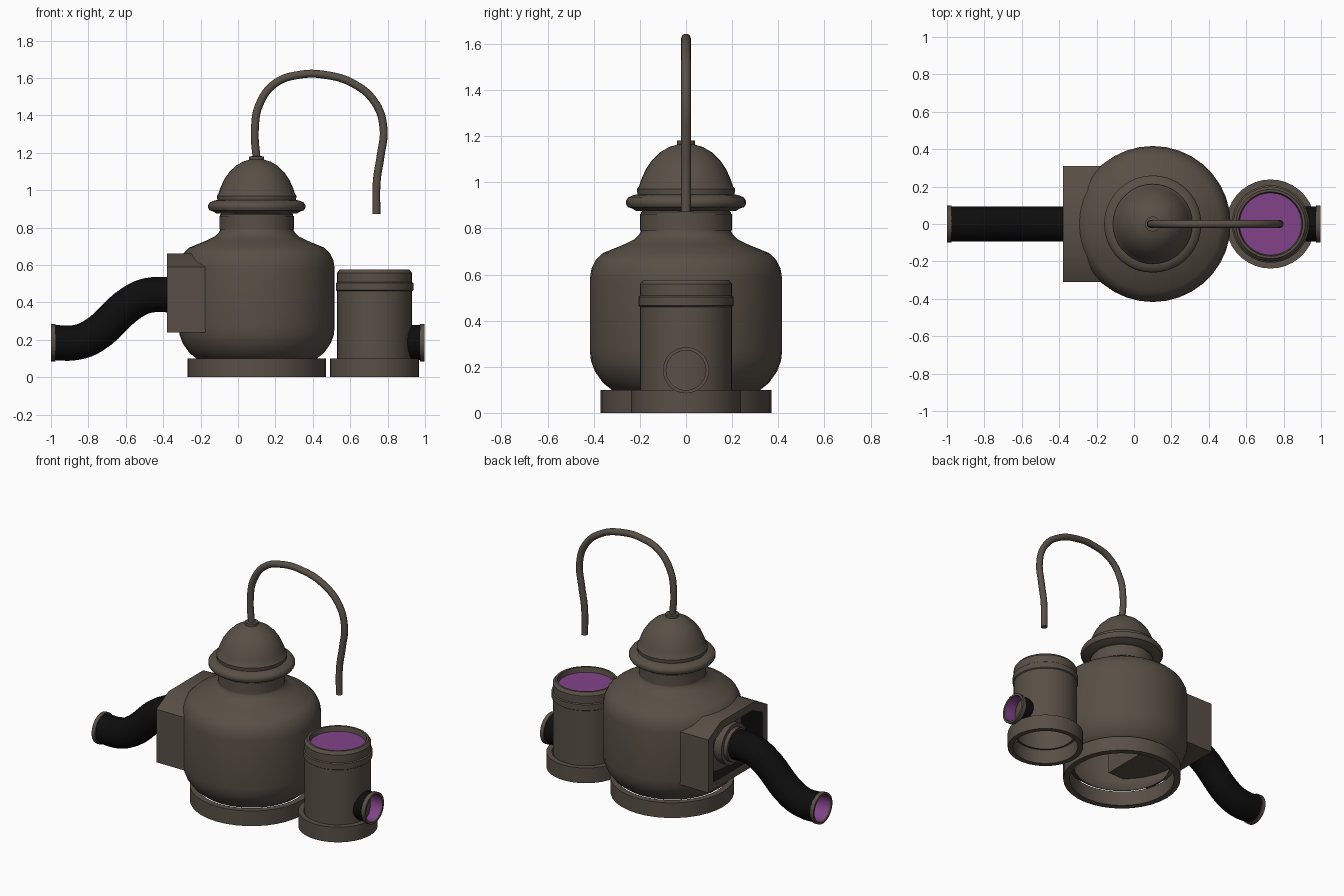
import bpy, bmesh, math
from mathutils import Vector

cube = bpy.data.objects.get("Cube")
if cube:
    bpy.data.objects.remove(cube, do_unlink=True)


def material(name, rgb):
    m = bpy.data.materials.new(name)
    m.use_nodes = True
    m.diffuse_color = (*rgb, 1)
    bsdf = m.node_tree.nodes["Principled BSDF"]
    bsdf.inputs["Base Color"].default_value = (*rgb, 1)
    bsdf.inputs["Roughness"].default_value = 0.7
    return m


BROWN = material("dull brown metal", (0.10, 0.08, 0.061))
BLACK = material("black pipe", (0.004, 0.004, 0.004))
PURPLE = material("purple liquid", (0.22, 0.055, 0.25))


def smooth(obj):
    bpy.ops.object.select_all(action='DESELECT')
    obj.select_set(True)
    bpy.context.view_layer.objects.active = obj
    bpy.ops.object.shade_smooth_by_angle(angle=math.radians(35))


def add_object(name, bm, *mats):
    mesh = bpy.data.meshes.new(name)
    bm.to_mesh(mesh)
    bm.free()
    obj = bpy.data.objects.new(name, mesh)
    bpy.context.collection.objects.link(obj)
    for m in mats:
        mesh.materials.append(m)
    smooth(obj)
    return obj


def lathe(name, profile, mat, centre=(0, 0, 0), along_x=False, closed=False, cap=False, sides=36):
    """Revolve (radius, height) points about z, or about x."""
    bm = bmesh.new()
    rings = []
    for r, h in profile:
        ring = []
        for i in range(sides):
            a = math.tau * i / sides
            p = (r * math.cos(a), r * math.sin(a), h)
            if along_x:
                p = (p[2], p[0], p[1])
            ring.append(bm.verts.new(Vector(p) + Vector(centre)))
        rings.append(ring)
    pairs = list(zip(rings, rings[1:]))
    if closed:
        pairs.append((rings[-1], rings[0]))
    for lo, hi in pairs:
        for i in range(sides):
            j = (i + 1) % sides
            bm.faces.new((lo[i], lo[j], hi[j], hi[i]))
    if cap:
        bm.faces.new(rings[-1])
    return add_object(name, bm, mat)


def collar(name, inner, outer, start, end, centre, along_x=False):
    profile = [(outer, start), (outer, end), (inner, end), (inner, start)]
    return lathe(name, profile, BROWN, centre, along_x, closed=True)


def tube(name, path, radius, mat, inward=False, caps=False):
    """Round tube along a smooth (x, z) path."""
    data = bpy.data.curves.new(name, 'CURVE')
    data.dimensions = '3D'
    data.bevel_depth = radius
    data.bevel_resolution = 6
    data.resolution_u = 6
    data.use_fill_caps = caps
    spline = data.splines.new('BEZIER')
    spline.bezier_points.add(len(path) - 1)
    for bp, (x, z) in zip(spline.bezier_points, path):
        bp.co = (x, 0, z)
        bp.handle_left_type = bp.handle_right_type = 'AUTO'
    data.materials.append(mat)
    obj = bpy.data.objects.new(name, data)
    bpy.context.collection.objects.link(obj)
    bpy.ops.object.select_all(action='DESELECT')
    obj.select_set(True)
    bpy.context.view_layer.objects.active = obj
    bpy.ops.object.convert(target='MESH')
    obj = bpy.context.view_layer.objects.active
    if inward:
        obj.data.flip_normals()
    smooth(obj)
    return obj


# Main vessel, open underneath, on its ring foot
AXIS = (0.1, 0, 0)
collar("vessel_foot", 0.33, 0.37, 0, 0.1, AXIS)
lathe("vessel_body", [(0.3, 0.09), (0.32, 0.098), (0.36, 0.13), (0.395, 0.18), (0.412, 0.225), (0.417, 0.27),
                      (0.417, 0.58), (0.41, 0.625), (0.39, 0.665), (0.36, 0.693), (0.27, 0.73),
                      (0.225, 0.752), (0.202, 0.775), (0.195, 0.79), (0.195, 0.87), (0.18, 0.89)], BROWN, AXIS)
collar("neck_band", 0.18, 0.2, 0.79, 0.862, AXIS)

# Lid with rolled flange and domed top
lathe("lid_flange", [(0.17, 0.875), (0.215, 0.875), (0.235, 0.887), (0.252, 0.892), (0.26, 0.905), (0.26, 0.92),
                     (0.25, 0.935), (0.225, 0.945), (0.21, 0.947)], BROWN, AXIS)
lathe("lid_dome", [(0.21, 0.945), (0.213, 0.97), (0.205, 0.98), (0.195, 1.01), (0.175, 1.055), (0.148, 1.095),
                   (0.112, 1.13), (0.075, 1.152), (0.04, 1.163), (0.04, 1.18), (0.02, 1.182)],
      BROWN, AXIS, cap=True)

# Swan neck pipe
tube("swan_neck", [(0.1, 1.16), (0.09, 1.32), (0.115, 1.46), (0.2, 1.572), (0.33, 1.617), (0.46, 1.617),
                   (0.62, 1.568), (0.735, 1.465), (0.778, 1.33), (0.762, 1.18), (0.742, 1.05), (0.74, 0.872)],
     0.021, BROWN, caps=True)

# Receiver can
CAN = (0.73, 0, 0)
collar("receiver_foot", 0.205, 0.238, 0, 0.1, CAN)
lathe("receiver_body", [(0.18, 0.09), (0.2, 0.095), (0.2, 0.46), (0.207, 0.465), (0.207, 0.503), (0.2, 0.508),
                        (0.2, 0.558), (0.185, 0.577), (0.172, 0.577), (0.165, 0.54)], BROWN, CAN)
lathe("receiver_liquid", [(0.166, 0.54), (0.166, 0.545)], PURPLE, CAN, cap=True)

# Receiver side port
PORT = (0, 0, 0.185)
lathe("port_pipe", [(0.094, 0.87), (0.094, 0.975)], BLACK, PORT, along_x=True)
lathe("port_lining", [(0.085, 0.99), (0.085, 0.87)], PURPLE, PORT, along_x=True)
collar("port_rim", 0.086, 0.1, 0.972, 0.997, PORT, along_x=True)

# Bent feed pipe
BEND = [(-0.99, 0.185), (-0.87, 0.185), (-0.78, 0.217), (-0.565, 0.4), (-0.48, 0.437), (-0.31, 0.437)]
tube("feed_pipe", BEND, 0.094, BLACK)
tube("feed_lining", BEND, 0.085, PURPLE, inward=True)
collar("feed_rim", 0.086, 0.1, -1.0, -0.975, PORT, along_x=True)
lathe("feed_socket", [(0.09, -0.375), (0.108, -0.375), (0.108, -0.35), (0.132, -0.35), (0.132, -0.29),
                      (0.09, -0.29)][::-1], BROWN, (0, 0, 0.437), along_x=True)


# Open-fronted housing with sloped upper corners
def housing():
    half = [(0.31, 0.24), (0.31, 0.59), (0.18, 0.66)]
    outline = half + [(-y, z) for y, z in reversed(half)]
    inner = [(y * 0.82, 0.45 + (z - 0.45) * 0.76) for y, z in outline]
    bm = bmesh.new()
    loops = [[bm.verts.new((x, y, z)) for y, z in pts]
             for pts, x in ((outline, -0.05), (outline, -0.38), (inner, -0.38), (inner, -0.2))]
    n = len(outline)
    for k, (a, b) in enumerate(zip(loops, loops[1:])):
        for i in range(n):
            j = (i + 1) % n
            face = bm.faces.new((a[i], a[j], b[j], b[i]))
            face.material_index = 1 if k == 2 else 0
    bm.faces.new(loops[0])
    bmesh.ops.recalc_face_normals(bm, faces=bm.faces[:])
    return add_object("feed_housing", bm, BROWN, BLACK)


housing()
